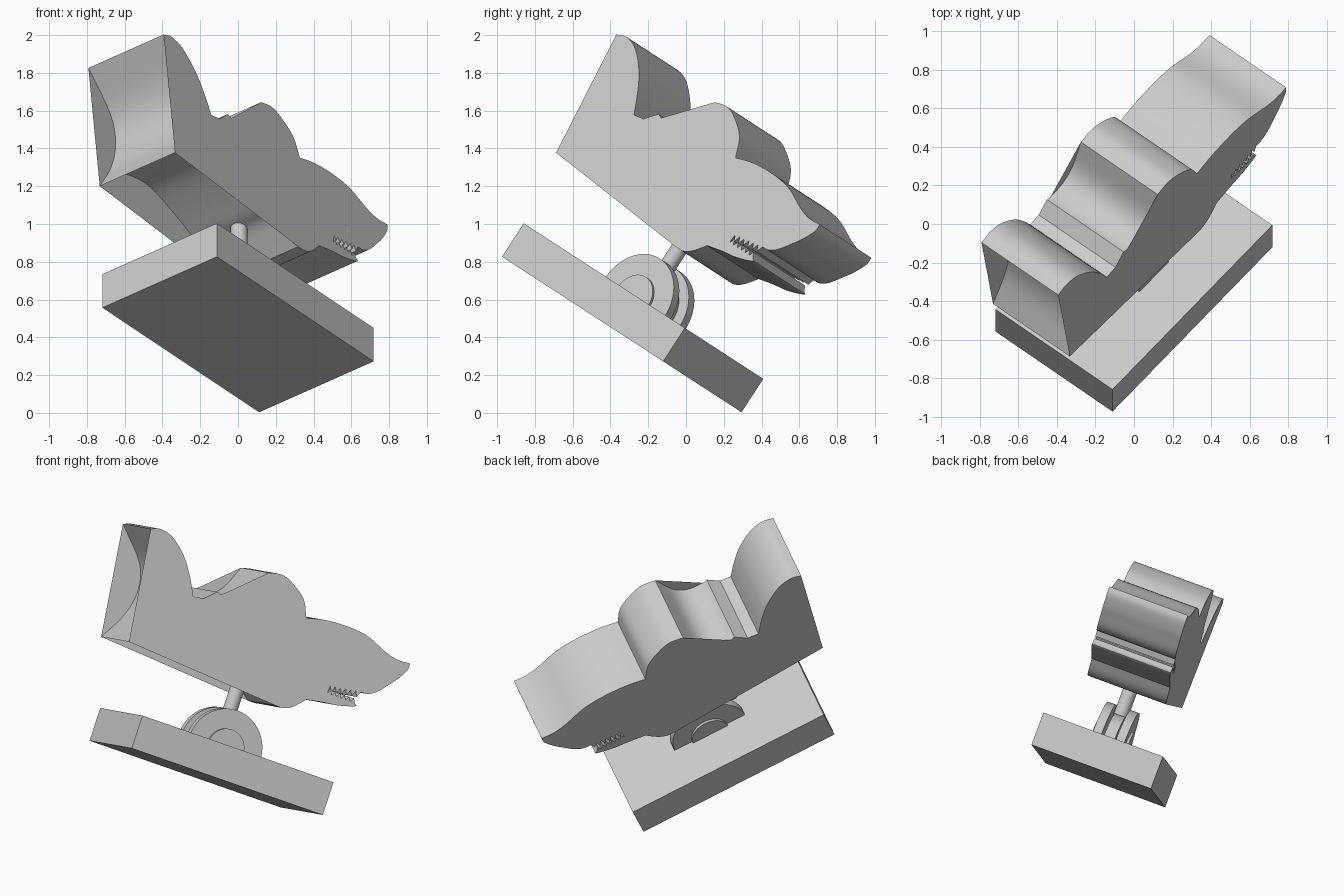
import bpy, bmesh, math
from mathutils import Matrix, Vector

if "Cube" in bpy.data.objects:
    bpy.data.objects.remove(bpy.data.objects["Cube"])

# Local frame: x = along the snout, y = across, z = up from the plate
FRAME = (Matrix.Translation((0, -0.34, 0.415))
         @ Matrix.Rotation(math.radians(-33), 4, 'X')
         @ Matrix.Rotation(math.radians(50.8), 4, 'Z'))
HALF = 0.257


def finish(name, bm, smooth=True):
    me = bpy.data.meshes.new(name)
    bm.to_mesh(me)
    bm.free()
    ob = bpy.data.objects.new(name, me)
    bpy.context.collection.objects.link(ob)
    ob.matrix_world = FRAME
    if smooth:
        bpy.ops.object.select_all(action='DESELECT')
        ob.select_set(True)
        bpy.context.view_layer.objects.active = ob
        bpy.ops.object.shade_smooth_by_angle(angle=math.radians(30))
    return ob


def cylinder(name, radius, depth, center, along_y=True, sides=48):
    bm = bmesh.new()
    rot = Matrix.Rotation(math.pi / 2, 4, 'X') if along_y else Matrix()
    bmesh.ops.create_cone(bm, cap_ends=True, segments=sides, radius1=radius, radius2=radius,
                          depth=depth, matrix=Matrix.Translation(center) @ rot)
    return finish(name, bm)


def spline(pts, steps=4):
    """Catmull-Rom curve through the points."""
    p = [Vector(q) for q in pts]
    p = [2 * p[0] - p[1]] + p + [2 * p[-1] - p[-2]]
    out = []
    for a, b, c, d in zip(p, p[1:], p[2:], p[3:]):
        for i in range(steps):
            t = i / steps
            out.append(0.5 * (2 * b + (c - a) * t + (2 * a - 5 * b + 4 * c - d) * t * t
                              + (3 * b - a - 3 * c + d) * t ** 3))
    return out + [p[-2]]


def teeth(start, end, count, height):
    a, b = Vector(start), Vector(end)
    pts = []
    for i in range(count):
        pts.append(a.lerp(b, i / count))
        pts.append(a.lerp(b, (i + 0.5) / count) + Vector((0, height)))
    return pts + [b]


# Head profile in segments; "hollow" ones dip inwards between the flat side panels
SEGMENTS = [
    ("hollow", [(-.843, .618), (-.745, .79), (-.71, .96), (-.755, 1.12), (-.938, 1.316)]),   # back
    ("curve", [(-.938, 1.316), (-.868, 1.335), (-.778, 1.308), (-.674, 1.221),
               (-.60, 1.12), (-.538, 1.01)]),                                                 # ear
    ("line", [(-.538, 1.01), (-.468, 1.02), (-.40, 1.085), (-.37, 1.075)]),                   # notch
    ("hollow", [(-.37, 1.075), (-.27, 1.085), (-.19, 1.15), (-.121, 1.30)]),                  # brow back
    ("curve", [(-.121, 1.30), (-.04, 1.315), (.035, 1.294), (.146, 1.22), (.203, 1.113)]),    # brow
    ("curve", [(.203, 1.113), (.31, 1.138), (.424, 1.148), (.54, 1.145), (.636, 1.127),
               (.762, 1.077), (.851, 1.056), (.935, 1.06)]),                                  # snout
    ("curve", [(.935, 1.06), (.932, 1.015), (.89, .945), (.848, .895), (.787, .828),
               (.735, .798), (.69, .795)]),                                                   # nose
    ("line", teeth((.69, .795), (.455, .765), 7, -.034)),                                     # upper teeth
    ("line", [(.455, .765), (.485, .718)]),
    ("line", teeth((.485, .718), (.675, .718), 6, .028)),                                     # lower teeth
    ("curve", [(.675, .718), (.684, .702), (.577, .672), (.479, .66), (.368, .641)]),         # jaw
    ("curve", [(.368, .641), (.305, .577), (.25, .547), (.19, .545)]),                        # chin
    ("hollow", [(.19, .545), (.12, .60), (.03, .665), (-.06, .69), (-.21, .755), (-.42, .825),
                (-.60, .81), (-.74, .74), (-.843, .618)]),                                    # underside
]

wall, panel = [], []
for kind, pts in SEGMENTS:
    line = pts if kind == "line" else spline(pts)
    wall += [Vector(p) for p in line[:-1]]
    panel += [Vector(p) for p in (pts[:1] if kind == "hollow" else line[:-1])]

# Head: wall strip plus two flat side panels
bm = bmesh.new()
rows = [[bm.verts.new((p.x, y, p.y)) for p in wall] for y in (-HALF, HALF)]
n = len(wall)
for i in range(n):
    j = (i + 1) % n
    bm.faces.new((rows[0][i], rows[0][j], rows[1][j], rows[1][i]))
sides = []
for y in (-HALF, HALF):
    sides.append(bm.faces.new([bm.verts.new((p.x, y, p.y)) for p in panel]))
for f in sides:
    f.normal_update()
    if f.normal.y * f.calc_center_median().y < 0:
        f.normal_flip()
bmesh.ops.triangulate(bm, faces=sides, ngon_method='EAR_CLIP')
finish("head", bm)

# Mounting plate
bm = bmesh.new()
bmesh.ops.create_cube(bm, size=1, matrix=Matrix.Translation((0, 0, .1055))
                      @ Matrix.Diagonal((1.313, .783, .211, 1)))
finish("base_plate", bm, smooth=False)


def half_disc(name, radius, thick, y):
    """Half disc standing on the plate."""
    bm = bmesh.new()
    verts = [bm.verts.new((.02 + radius * math.cos(a), y - thick / 2, .205 + radius * math.sin(a)))
             for a in (math.pi * i / 32 for i in range(33))]
    face = bm.faces.new(verts)
    new = bmesh.ops.extrude_face_region(bm, geom=[face])["geom"]
    bmesh.ops.translate(bm, vec=(0, thick, 0),
                        verts=[v for v in new if isinstance(v, bmesh.types.BMVert)])
    bmesh.ops.recalc_face_normals(bm, faces=bm.faces)
    finish(name, bm)


# Hinge cheeks, bosses, inner knuckle and post
for s, side in ((-1, "right"), (1, "left")):
    half_disc("hinge_cheek_" + side, .242, .055, s * .075)
    half_disc("hinge_boss_" + side, .12, .02, s * .108)
half_disc("hinge_knuckle", .19, .07, 0)
cylinder("post", .045, .55, (0.01, 0, .475), along_y=False, sides=24)
